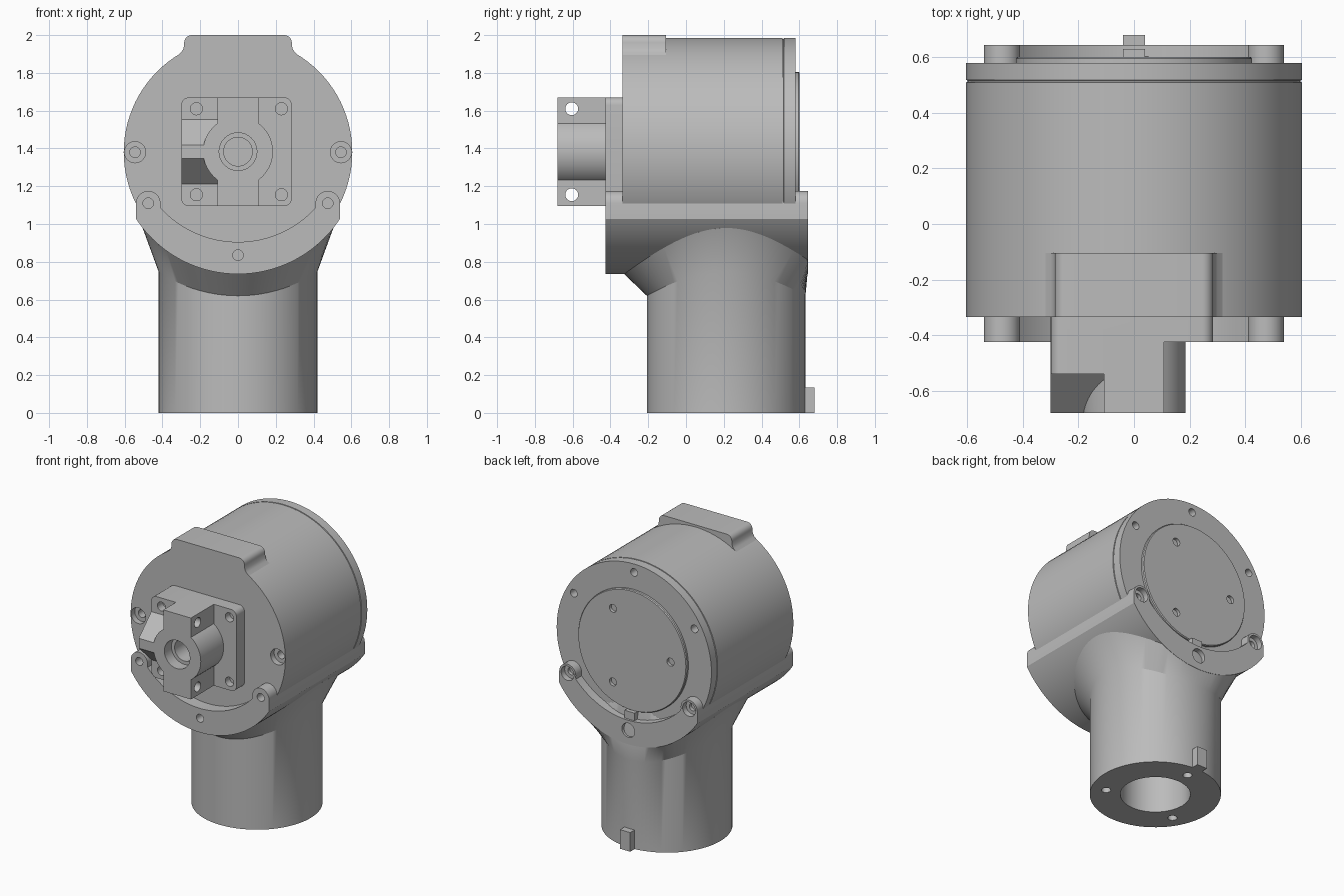
import bpy, bmesh, math
from math import sin, cos, pi, sqrt, radians
from mathutils import Matrix

cube = bpy.data.objects.get("Cube")
if cube:
    bpy.data.objects.remove(cube, do_unlink=True)

grey = bpy.data.materials.new("machined_grey")
grey.use_nodes = True
grey.diffuse_color = (0.5, 0.5, 0.5, 1)
grey.node_tree.nodes["Principled BSDF"].inputs["Base Color"].default_value = (0.5, 0.5, 0.5, 1)

AXIS = 1.38      # height of the drum axis
COL_Y = 0.2125   # depth of the column axis
SEG = 96


def finish(name, bm):
    bmesh.ops.recalc_face_normals(bm, faces=bm.faces)
    mesh = bpy.data.meshes.new(name)
    bm.to_mesh(mesh)
    bm.free()
    mesh.materials.append(grey)
    obj = bpy.data.objects.new(name, mesh)
    bpy.context.collection.objects.link(obj)
    return obj


def loft(name, rings):
    """Skin a list of closed rings and cap both ends."""
    bm = bmesh.new()
    loops = [[bm.verts.new(p) for p in ring] for ring in rings]
    for a, b in zip(loops, loops[1:]):
        for i in range(len(a)):
            j = (i + 1) % len(a)
            bm.faces.new((a[i], a[j], b[j], b[i]))
    bm.faces.new(loops[0])
    bm.faces.new(loops[-1])
    return finish(name, bm)


def prism(name, outline, y0, y1):
    """Extrude an x-z outline along y."""
    return loft(name, [[(x, y, z) for x, z in outline] for y in (y0, y1)])


def arc(cx, cz, r, start, end, n):
    angles = [radians(start + (end - start) * i / n) for i in range(n + 1)]
    return [(cx + r * cos(a), cz + r * sin(a)) for a in angles]


def mirrored(half):
    return half + [(-x, z) for x, z in reversed(half)]


def rounded_rect(x0, x1, z0, z1, r):
    corners = [(x1 - r, z1 - r), (x0 + r, z1 - r), (x0 + r, z0 + r), (x1 - r, z0 + r)]
    return [p for i, (x, z) in enumerate(corners) for p in arc(x, z, r, 90 * i, 90 * i + 90, 6)]


def lathe_y(name, profile):
    """Revolve (radius, y) pairs around the drum axis."""
    return loft(name, [[(r * cos(2 * pi * i / SEG), y, AXIS + r * sin(2 * pi * i / SEG))
                        for i in range(SEG)] for r, y in profile])


def pin(center, r, length, axis):
    """Cylinder used as a drill."""
    bm = bmesh.new()
    turn = {"x": Matrix.Rotation(pi / 2, 4, "Y"), "y": Matrix.Rotation(pi / 2, 4, "X"),
            "z": Matrix.Identity(4)}[axis]
    bmesh.ops.create_cone(bm, cap_ends=True, segments=32, radius1=r, radius2=r, depth=length,
                          matrix=Matrix.Translation(center) @ turn)
    obj = finish("drill", bm)
    obj.hide_render = True
    return obj


def combine(obj, tools, operation="DIFFERENCE"):
    bpy.context.view_layer.objects.active = obj
    for tool in tools:
        mod = obj.modifiers.new("combine", "BOOLEAN")
        mod.operation, mod.solver, mod.object = operation, "EXACT", tool
        bpy.ops.object.modifier_apply(modifier=mod.name)
        bpy.data.objects.remove(tool, do_unlink=True)


def box(name, x0, x1, y0, y1, z0, z1):
    return prism(name, [(x0, z0), (x1, z0), (x1, z1), (x0, z1)], y0, y1)


# Motor drum with a fine seam, front screws and rear rim holes
R = 0.605
drum = lathe_y("drum_housing", [(R, -0.335), (R, 0.51), (R - 0.006, 0.511),
                                (R - 0.006, 0.517), (R, 0.518), (R, 0.58)])
drills = []
for side in (-1, 1):
    drills += [pin((side * 0.545, -0.335, AXIS), 0.056, 0.08, "y"),
               pin((side * 0.545, -0.335, AXIS), 0.028, 0.2, "y")]
for deg in (30, 90, 150):
    a = radians(deg)
    drills.append(pin((0.545 * cos(a), 0.58, AXIS + 0.545 * sin(a)), 0.027, 0.14, "y"))
combine(drum, drills)

# Raised pad on top of the drum
pad = mirrored([(0.36, 1.8), (0.335, 1.88), (0.3, 1.91), (0.288, 1.93)]
               + arc(0.245, 1.96, 0.04, 0, 90, 6))
prism("top_pad", pad, -0.335, -0.105)

# Rear cover disc
cover = lathe_y("rear_cover", [(0.425, 0.57), (0.425, 0.595), (0.42, 0.602)])
combine(cover, [pin((0.3 * cos(radians(d)), 0.6, AXIS + 0.3 * sin(radians(d))), 0.028, 0.05, "y")
                for d in (60, 180, 300)])

# Saddle that cradles the drum, with an ear at each side
edge = math.degrees(math.acos(0.54 / 0.645))
inner = math.degrees(math.acos(0.41 / 0.556))
half = (arc(0, AXIS, 0.645, -90, -edge, 24) + arc(0.475, 1.11, 0.065, 0, 190, 14)
        + arc(0, 1.461, 0.556, -inner, -90, 20))
saddle_outline = half + [(-x, z) for x, z in reversed(half[1:-1])]
saddle = prism("drum_saddle", saddle_outline, -0.425, 0.645)
drills = []
for x, z in ((-0.475, 1.11), (0.475, 1.11), (0, 0.835)):
    drills += [pin((x, -0.425, z), 0.028, 0.14, "y"), pin((x, 0.645, z), 0.05, 0.08, "y"),
               pin((x, 0.645, z), 0.026, 0.2, "y")]
combine(saddle, drills)
box("saddle_locating_tab", -0.04, 0.04, 0.57, 0.63, 0.89, 0.96)

# Column flaring into the saddle, with a bored foot
rings = [[], [], [], []]
for i in range(SEG):
    c, s = cos(2 * pi * i / SEG), sin(2 * pi * i / SEG)
    x, y, top_x = 0.42 * c, COL_Y + 0.42 * s, 0.505 * c
    rings[0].append((x, y, 0))
    rings[1].append((x, y, AXIS - sqrt(0.76 ** 2 - x * x)))
    rings[2].append((top_x, min(COL_Y + 0.54 * s, 0.643), AXIS - sqrt(0.645 ** 2 - top_x ** 2)))
    rings[3].append((0.38 * c, COL_Y + 0.34 * s, 1.12))
column = loft("column", rings)
drills = [pin((0, COL_Y, 0), 0.225, 0.7, "z")]
for deg in (90, 210, 330):
    a = radians(deg)
    drills.append(pin((0.32 * cos(a), COL_Y + 0.32 * sin(a), 0), 0.03, 0.2, "z"))
combine(column, drills)
box("column_key", -0.04, 0.04, 0.6, 0.68, 0, 0.135)

# Front clamp: flange, side shoulder, trapezoid ridge and bored hub
LOW, HIGH, MID = 1.095, 1.67, 1.383
clamp = prism("front_clamp", rounded_rect(-0.3, 0.285, LOW, HIGH, 0.04), -0.425, -0.325)
shoulder = prism("shoulder", rounded_rect(-0.3, 0.0, LOW, HIGH, 0.04), -0.54, -0.38)
ridge = loft("ridge", [[(x, -0.5, MID - 0.17), (x, -0.54, MID - 0.17), (x, -0.68, MID - 0.035),
                        (x, -0.68, MID + 0.035), (x, -0.54, MID + 0.17), (x, -0.5, MID + 0.17)]
                       for x in (-0.3, 0)])
bulge = math.degrees(math.acos(0.108 / 0.185))
hub_half = [(0.108, LOW)] + arc(0, MID, 0.185, -bulge, bulge, 24) + [(0.108, HIGH)]
hub = prism("hub", mirrored(hub_half), -0.68, -0.38)
combine(clamp, [shoulder, ridge, hub], "UNION")
drills = [pin((0, -0.68, MID), 0.1, 0.16, "y"), pin((0, -0.6, MID), 0.076, 0.5, "y")]
for z in (1.155, 1.61):
    drills += [pin((0, -0.605, z), 0.034, 0.5, "x"), pin((0.23, -0.425, z), 0.032, 0.1, "y"),
               pin((-0.22, -0.54, z), 0.032, 0.12, "y")]
combine(clamp, drills)

# Smooth round walls, crisp edges
bpy.ops.object.select_all(action="DESELECT")
for obj in bpy.context.scene.objects:
    if obj.type == "MESH" and grey.name in obj.data.materials:
        obj.select_set(True)
        bpy.context.view_layer.objects.active = obj
bpy.ops.object.shade_smooth_by_angle(angle=radians(30))
